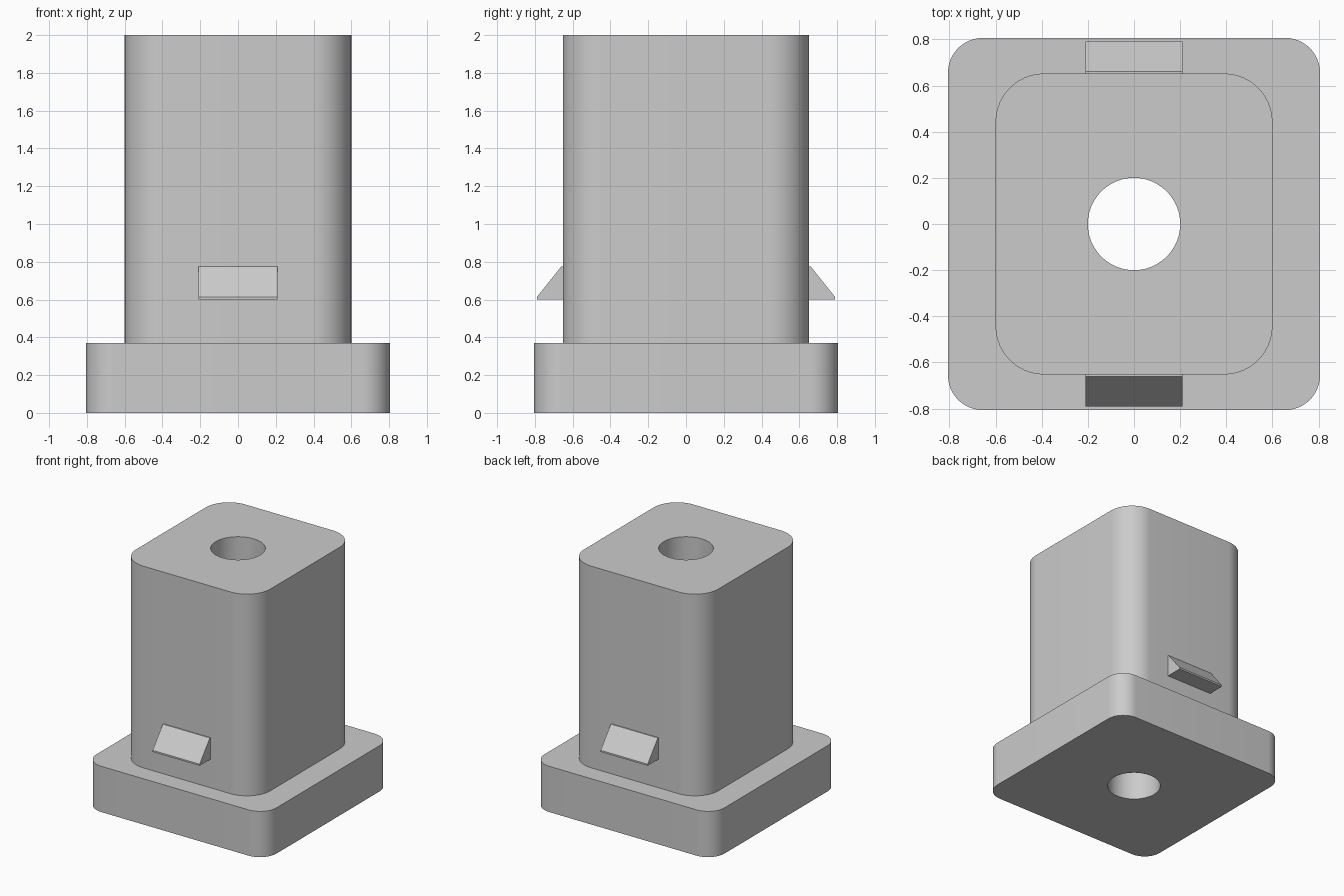
import bpy
import bmesh
from math import cos, sin, radians

default_cube = bpy.data.objects.get("Cube")
if default_cube:
    bpy.data.objects.remove(default_cube)

STEPS = 16  # points in each quarter turn
HOLE = 0.2
BASE_TOP = 0.37

grey = bpy.data.materials.new("plain grey")
grey.use_nodes = True
grey.diffuse_color = (0.6, 0.6, 0.6, 1)
grey.node_tree.nodes["Principled BSDF"].inputs["Base Color"].default_value = grey.diffuse_color


def outline(half_x, half_y, radius):
    """Rounded rectangle, one arc per corner."""
    points = []
    for corner, (sx, sy) in enumerate([(1, 1), (-1, 1), (-1, -1), (1, -1)]):
        for i in range(STEPS):
            a = radians(90 * (corner + i / (STEPS - 1)))
            points.append((sx * (half_x - radius) + radius * cos(a),
                           sy * (half_y - radius) + radius * sin(a)))
    return points


def circle(radius):
    n = 4 * STEPS
    return [(radius * cos(radians(360 * (i + 0.5) / n)),
             radius * sin(radians(360 * (i + 0.5) / n))) for i in range(n)]


def finish(bm, name, smooth=False):
    bmesh.ops.recalc_face_normals(bm, faces=bm.faces)
    mesh = bpy.data.meshes.new(name)
    bm.to_mesh(mesh)
    bm.free()
    mesh.materials.append(grey)
    obj = bpy.data.objects.new(name, mesh)
    bpy.context.collection.objects.link(obj)
    if smooth:
        bpy.ops.object.select_all(action='DESELECT')
        obj.select_set(True)
        bpy.context.view_layer.objects.active = obj
        bpy.ops.object.shade_smooth_by_angle(angle=radians(30))
    return obj


def bored_block(name, shape, bottom, top):
    """Upright block with a round hole right through it."""
    bm = bmesh.new()
    bore = circle(HOLE)
    loops = [[bm.verts.new((x, y, z)) for x, y in pts]
             for pts, z in ((bore, bottom), (shape, bottom), (shape, top), (bore, top))]
    for k, lower in enumerate(loops):
        upper = loops[(k + 1) % len(loops)]
        for i in range(len(lower)):
            j = (i + 1) % len(lower)
            bm.faces.new((lower[i], lower[j], upper[j], upper[i]))
    return finish(bm, name, smooth=True)


def catch(name, side):
    """Wedge with a thin lip, extruded across the column face."""
    profile = [(0.64, 0.6), (0.79, 0.6), (0.79, 0.613), (0.66, 0.775), (0.64, 0.775)]
    bm = bmesh.new()
    face = bm.faces.new([bm.verts.new((-0.21, side * y, z)) for y, z in profile])
    moved = bmesh.ops.extrude_face_region(bm, geom=[face])["geom"]
    bmesh.ops.translate(bm, vec=(0.42, 0, 0),
                        verts=[v for v in moved if isinstance(v, bmesh.types.BMVert)])
    return finish(bm, name)


# Square base and tall column sharing one bore
bored_block("base", outline(0.806, 0.806, 0.15), 0, BASE_TOP)
bored_block("column", outline(0.6, 0.652, 0.21), BASE_TOP, 2)

# Snap catches on the front and back
catch("front_catch", -1)
catch("back_catch", 1)
